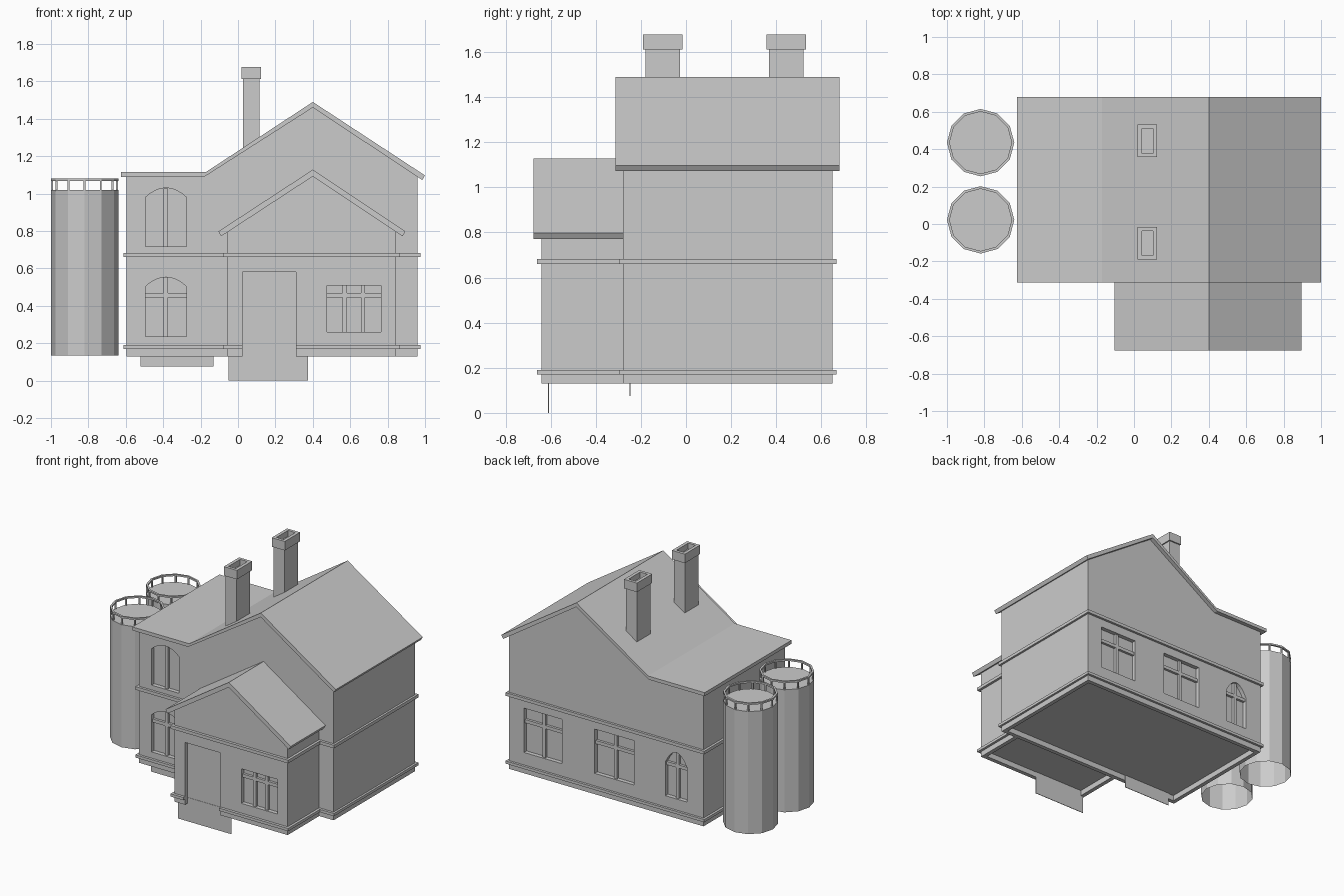
import bpy, bmesh, math
from mathutils import Matrix, Vector

cube = bpy.data.objects.get("Cube")
if cube:
    bpy.data.objects.remove(cube)

GREY = (0.6, 0.6, 0.6, 1)
mat = bpy.data.materials.new("plain grey")
mat.use_nodes = True
mat.diffuse_color = GREY
mat.node_tree.nodes["Principled BSDF"].inputs["Base Color"].default_value = GREY


def finish(name, bm):
    bmesh.ops.recalc_face_normals(bm, faces=bm.faces)
    me = bpy.data.meshes.new(name)
    bm.to_mesh(me)
    bm.free()
    me.materials.append(mat)
    ob = bpy.data.objects.new(name, me)
    bpy.context.collection.objects.link(ob)
    return ob


def add_box(bm, x, y, z):
    """Box from (min, max) ranges."""
    r = (x, y, z)
    m = Matrix.Translation([(a + b) / 2 for a, b in r]) @ Matrix.Diagonal([b - a for a, b in r] + [1])
    bmesh.ops.create_cube(bm, size=1, matrix=m)


def boxes(name, *ranges):
    bm = bmesh.new()
    for r in ranges:
        add_box(bm, *r)
    return finish(name, bm)


def prism(name, profile, y0, y1):
    """Extrude an x-z profile along y."""
    bm = bmesh.new()
    face = bm.faces.new([bm.verts.new((x, y0, z)) for x, z in profile])
    ext = bmesh.ops.extrude_face_region(bm, geom=[face])["geom"]
    bmesh.ops.translate(bm, vec=(0, y1 - y0, 0),
                        verts=[g for g in ext if isinstance(g, bmesh.types.BMVert)])
    return finish(name, bm)


def cut(target, cutter):
    """Subtract the cutter, keep the result and drop the cutter."""
    cutter.hide_render = True
    mod = target.modifiers.new("cut", "BOOLEAN")
    mod.object = cutter
    mod.operation = "DIFFERENCE"
    mod.solver = "EXACT"
    dg = bpy.context.evaluated_depsgraph_get()
    me = bpy.data.meshes.new_from_object(target.evaluated_get(dg))
    target.modifiers.clear()
    target.data = me
    bpy.data.objects.remove(cutter)


DEPTH = 0.03   # recess of windows and door
BAR = 0.024    # width of glazing bars


def window(name, wall, face_y, out, x, z, rise=0, mullions=1, transom=None):
    """Recess an opening (arched when rise > 0) in a wall and add glazing bars."""
    (x0, x1), (z0, z1) = x, z
    mid, half = (x0 + x1) / 2, (x1 - x0) / 2
    profile = [(x0, z0), (x1, z0)]
    if rise:
        ts = [1 - i / 5 for i in range(11)]
        profile += [(mid + half * t, z1 - rise * t * t) for t in ts]
    else:
        profile += [(x1, z1), (x0, z1)]
    inner = face_y - out * DEPTH
    cut(wall, prism("opening", profile, inner, face_y + out * 0.1))
    ys = sorted((inner - out * 0.005, inner + out * 0.018))
    bars = []
    for i in range(mullions):
        c = x0 + (x1 - x0) * (i + 1) / (mullions + 1)
        bars.append(((c - BAR / 2, c + BAR / 2), ys, (z0, z1 - 0.002)))
    if transom:
        bars.append(((x0, x1), ys, (transom, transom + BAR)))
    boxes(name, *bars)


# Main house walls with an open underside
main = prism("main_walls", [(-0.595, 0.13), (0.96, 0.13), (0.96, 1.09), (0.4, 1.47),
                            (-0.175, 1.1), (-0.595, 1.1)], -0.28, 0.65)
cut(main, boxes("underside", ((-0.565, 0.93), (-0.25, 0.62), (0, 0.17))))

# Front extension walls
porch = prism("porch_walls", [(-0.06, 0.13), (0.845, 0.13), (0.845, 0.797), (0.4, 1.1),
                              (-0.06, 0.797)], -0.64, -0.279)
cut(porch, boxes("underside", ((-0.03, 0.815), (-0.61, -0.2), (0, 0.17))))


# Door opening, cut through wall and skirting
def door_cutter():
    return boxes("door_opening", ((0.025, 0.31), (-0.8, -0.61), (0.05, 0.58)))


cut(porch, door_cutter())

# Windows
window("upper_arched_window", main, -0.28, -1, (-0.495, -0.275), (0.717, 1.03), rise=0.05)
window("lower_arched_window", main, -0.28, -1, (-0.495, -0.275), (0.235, 0.553), rise=0.05, transom=0.445)
window("porch_window", porch, -0.64, -1, (0.475, 0.765), (0.26, 0.51), mullions=2, transom=0.445)
window("back_window_left", main, 0.65, 1, (0.535, 0.84), (0.28, 0.6), transom=0.49)
window("back_window_middle", main, 0.65, 1, (-0.04, 0.275), (0.28, 0.6), transom=0.49)
window("back_arched_window", main, 0.65, 1, (-0.465, -0.29), (0.27, 0.605), rise=0.09, transom=0.49)

# Panels behind the openings, reaching below the walls
boxes("door_panel", ((-0.05, 0.375), (-0.612, -0.608), (0, 0.172)))
boxes("window_panel", ((-0.52, -0.13), (-0.25, -0.246), (0.075, 0.172)))

# Horizontal trim bands around both volumes
for label, z in (("lower", (0.17, 0.19)), ("upper", (0.66, 0.683))):
    boxes(label + "_main_band", ((-0.612, 0.975), (-0.298, 0.667), z))
    band = boxes(label + "_porch_band", ((-0.077, 0.863), (-0.66, -0.29), z))
    if label == "lower":
        cut(band, door_cutter())

# Roofs
prism("main_roof", [(-0.625, 1.115), (-0.172, 1.115), (0.4, 1.49), (1.0, 1.097), (0.985, 1.073),
                    (0.4, 1.46), (-0.18, 1.09), (-0.625, 1.09)], -0.312, 0.68)
prism("porch_roof", [(-0.105, 0.798), (0.4, 1.128), (0.895, 0.798), (0.88, 0.772),
                     (0.4, 1.092), (-0.09, 0.772)], -0.677, -0.279)

# Chimneys with hollow caps
for name, y in (("front_chimney", -0.103), ("back_chimney", 0.444)):
    boxes(name + "_shaft", ((0.028, 0.115), (y - 0.077, y + 0.077), (1.1, 1.615)))
    cap = boxes(name + "_cap", ((0.02, 0.124), (y - 0.087, y + 0.087), (1.612, 1.677)))
    cut(cap, boxes("flue", ((0.043, 0.101), (y - 0.066, y + 0.066), (1.635, 1.8))))

# Silos with railings
R, SIDES = 0.18, 12


def ring_points(r, z):
    return [Vector((r * math.cos(math.tau * i / SIDES), r * math.sin(math.tau * i / SIDES), z))
            for i in range(SIDES)]


def tube(name, loops, close=False, cap=False):
    """Skin a series of (radius, height) loops."""
    bm = bmesh.new()
    rows = [[bm.verts.new(p) for p in ring_points(*lo)] for lo in loops]
    pairs = list(zip(rows, rows[1:])) + ([(rows[-1], rows[0])] if close else [])
    for a, b in pairs:
        for i in range(SIDES):
            j = (i + 1) % SIDES
            bm.faces.new((a[i], a[j], b[j], b[i]))
    if cap:
        bm.faces.new(rows[-1])
    return finish(name, bm)


for name, y in (("front_silo", 0.022), ("back_silo", 0.435)):
    parts = [
        tube(name + "_body", [(R, 0.135), (R, 1.02), (R - 0.012, 1.02)], cap=True),
        tube(name + "_rail", [(R, 1.068), (R, 1.08), (R - 0.014, 1.08), (R - 0.014, 1.068)], close=True),
    ]
    bm = bmesh.new()
    for p in ring_points(R - 0.007, 0):
        add_box(bm, (p.x - 0.005, p.x + 0.005), (p.y - 0.005, p.y + 0.005), (1.015, 1.07))
    parts.append(finish(name + "_posts", bm))
    for ob in parts:
        ob.location = (-0.82, y, 0)
